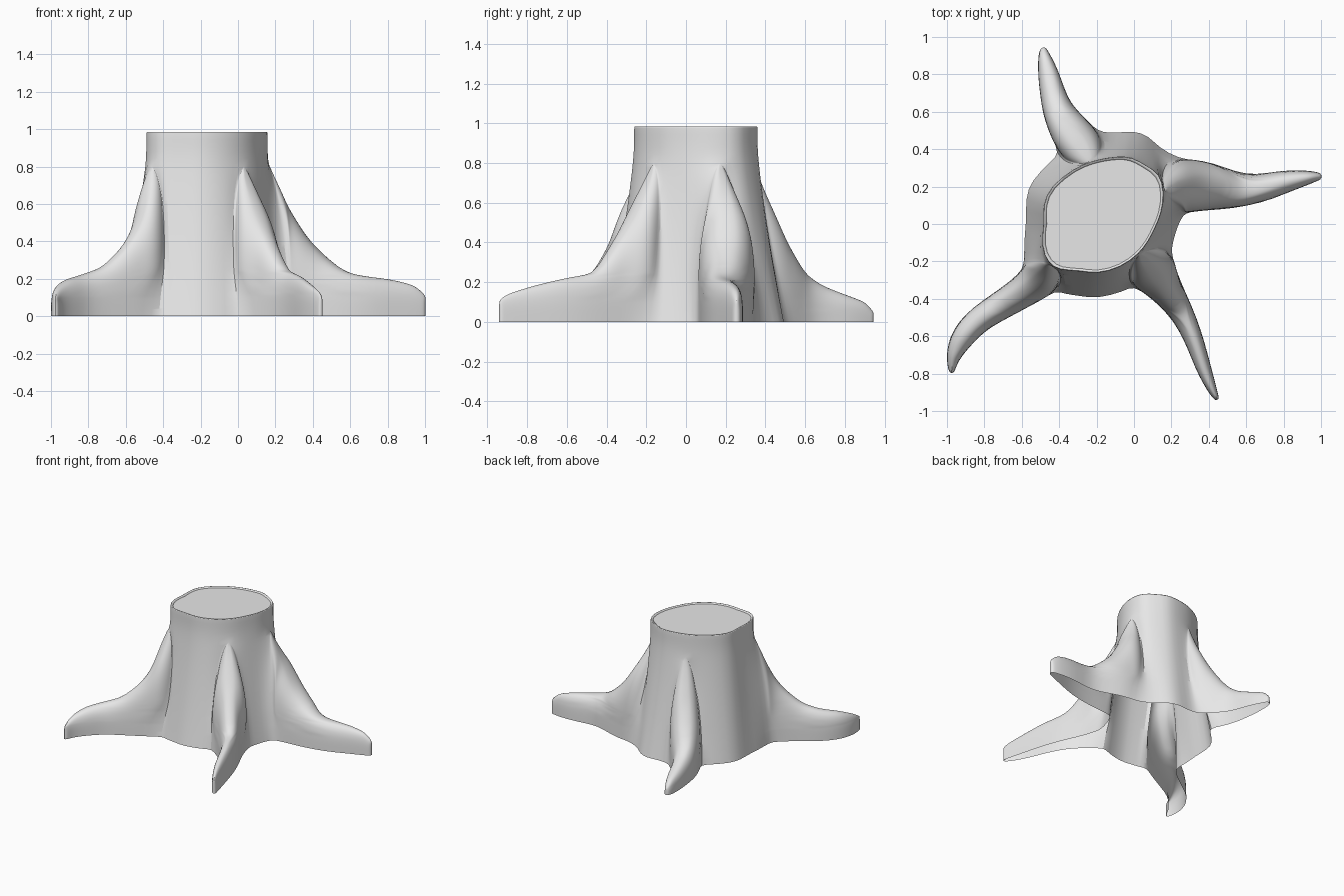
import bpy, bmesh, math
from mathutils import Vector

if "Cube" in bpy.data.objects:
    bpy.data.objects.remove(bpy.data.objects["Cube"])

TOP = 0.985
N = 10          # points along each side of a root

# Roots: stations of (x, y, half width, crest height) from trunk to tip
ROOTS = [
    [(.165, .17, .08, .80), (.24, .20, .14, .64), (.31, .205, .14, .52), (.42, .20, .125, .37),
     (.60, .175, .085, .235), (.80, .225, .062, .20), (.94, .25, .035, .165), (1.005, .255, .014, .11)],
    [(-.23, .335, .08, .80), (-.27, .40, .11, .62), (-.33, .48, .11, .43), (-.395, .58, .088, .27),
     (-.43, .68, .07, .19), (-.457, .80, .056, .14), (-.48, .90, .032, .10), (-.483, .945, .012, .05)],
    [(-.46, -.21, .08, .80), (-.50, -.285, .107, .62), (-.575, -.35, .088, .43), (-.71, -.435, .076, .28),
     (-.83, -.51, .07, .225), (-.92, -.61, .063, .195), (-.967, -.715, .036, .15), (-.975, -.80, .012, .10)],
    [(.03, -.16, .08, .80), (.10, -.25, .13, .60), (.17, -.35, .088, .42), (.255, -.47, .064, .255),
     (.32, -.615, .05, .22), (.375, -.78, .04, .18), (.425, -.90, .022, .14), (.447, -.94, .01, .11)],
]
JOIN = [1.3, 1.6, 1.0, 1.0]   # station where each root leaves the trunk at ground level

# Bark between the roots, counter-clockwise: (base x, base y, top x, top y)
ARCS = [
    [(.13, .41, .14, .27), (.08, .47, .06, .315), (0, .50, -.01, .36), (-.10, .485, -.09, .362),
     (-.17, .49, -.17, .35)],
    [(-.45, .33, -.32, .30), (-.55, .23, -.45, .20), (-.58, .14, -.49, .10), (-.575, 0, -.48, 0),
     (-.59, -.10, -.50, -.12)],
    [(-.37, -.375, -.40, -.25), (-.28, -.385, -.29, -.25), (-.20, -.40, -.20, -.27),
     (-.05, -.36, -.07, -.235)],
    [(.20, -.13, .08, -.09), (.22, -.05, .115, -.02), (.25, .03, .15, .06)],
]


def station(pts, s):
    """Smooth interpolation along a root."""
    s = min(max(s, 0), len(pts) - 1)
    i = min(int(s), len(pts) - 2)
    f = s - i
    p = [Vector(pts[min(max(i + d, 0), len(pts) - 1)]) for d in (-1, 0, 1, 2)]
    return p[1] + (p[2] - p[0]) * (f / 2) \
        + (2 * p[0] - 5 * p[1] + 4 * p[2] - p[3]) * (f * f / 2) \
        + (3 * p[1] - p[0] - 3 * p[2] + p[3]) * (f ** 3 / 2)


def reach(pts, z):
    """Furthest station whose crest is still at height z."""
    for j in range(280, -1, -1):
        s = j / 40
        if station(pts, s)[3] >= z:
            return s
    return 0


def root_outline(pts, join, z, k):
    start = join * k
    end = max(reach(pts, z), start)
    right, left = [], []
    for j in range(N):
        u = 1 - (1 - j / N) ** 1.5
        s = start + (end - start) * u
        x, y, w, h = station(pts, s)
        d = station(pts, s + .05) - station(pts, s - .05)
        side = Vector((d[1], -d[0])).normalized()
        w *= math.sqrt(max(0, 1 - (z / max(h, .01)) ** 4))
        c = Vector((x, y))
        right.append(c + side * w)
        left.append(c - side * w)
    tip = station(pts, end)
    return right + [Vector((tip[0], tip[1]))] + left[::-1]


def outline(z):
    k = max(0, 1 - z / .88) ** 1.25
    ring = []
    for pts, join, arc in zip(ROOTS, JOIN, ARCS):
        ring += root_outline(pts, join, z, k)
        ring += [Vector((tx + (bx - tx) * k, ty + (by - ty) * k)) for bx, by, tx, ty in arc]
    return ring


def make_object(name, bm, mat):
    me = bpy.data.meshes.new(name)
    bm.to_mesh(me)
    bm.free()
    me.materials.append(mat)
    ob = bpy.data.objects.new(name, me)
    bpy.context.collection.objects.link(ob)
    return ob


grey = bpy.data.materials.new("plain grey")
grey.diffuse_color = (.8, .8, .8, 1)
grey.use_nodes = True
grey.node_tree.nodes["Principled BSDF"].inputs["Base Color"].default_value = grey.diffuse_color

# Trunk and roots: horizontal outlines lofted upward, open underneath
levels = [i * .0125 for i in range(25)] + [.34, .39, .45, .51, .57, .63, .69, .75, .81, .88, .95, TOP]
rings = [[(p.x, p.y, z) for p in outline(z)] for z in levels]
centre = Vector((-.165, .045))


def inner(scale, z):
    return [(centre.x + (x - centre.x) * scale, centre.y + (y - centre.y) * scale, z)
            for x, y, _ in rings[len(levels) - 1]]


# Thin bark rim around the cut
rings.append(inner(.985, TOP))
rings.append(inner(.95, TOP - .006))
rings.append(inner(.94, TOP - .02))

bm = bmesh.new()
rows = [[bm.verts.new(p) for p in ring] for ring in rings]
for a, b in zip(rows, rows[1:]):
    n = len(a)
    for i in range(n):
        j = (i + 1) % n
        bm.faces.new((a[i], a[j], b[j], b[i]))
bmesh.ops.remove_doubles(bm, verts=bm.verts[:], dist=.0004)
stump = make_object("trunk_and_roots", bm, grey)
bpy.context.view_layer.objects.active = stump
stump.select_set(True)
bpy.ops.object.shade_smooth_by_angle(angle=math.radians(65))
sub = stump.modifiers.new("smooth", "SUBSURF")
sub.levels = sub.render_levels = 1

# Flat cut surface
bm = bmesh.new()
verts = [bm.verts.new(p) for p in inner(.955, TOP - .01)]
bm.faces.new(verts)
bmesh.ops.remove_doubles(bm, verts=bm.verts[:], dist=.0004)
make_object("cut_top", bm, grey)
